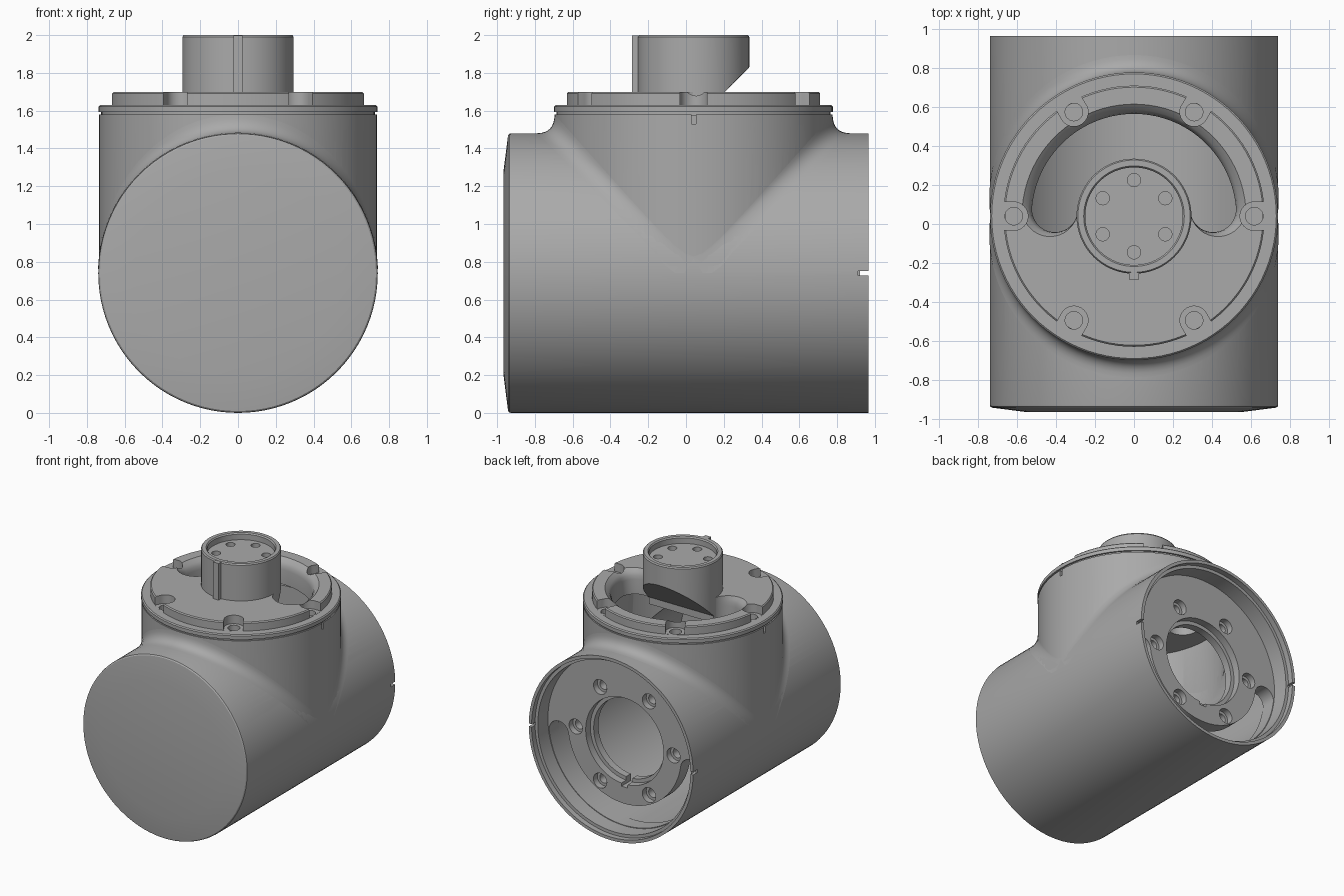
import bpy, bmesh
from math import sin, cos, pi, sqrt, radians
from mathutils import Matrix, Vector

if "Cube" in bpy.data.objects:
    bpy.data.objects.remove(bpy.data.objects["Cube"])

metal = bpy.data.materials.new("plain_grey")
metal.use_nodes = True
GREY = (0.4, 0.4, 0.4, 1)
metal.diffuse_color = GREY
metal.node_tree.nodes["Principled BSDF"].inputs["Base Color"].default_value = GREY

# Local z is the axis of each connector: up on the neck, backwards on the barrel
TOP = Matrix.Translation((0, 0.04, 0))
BACK = Matrix.Translation((0, 0, 0.74)) @ Matrix.Rotation(radians(-90), 4, 'X')
SEG = 96


def ring(r, z, n=SEG, x=0, y=0):
    return [(x + r * cos(2 * pi * i / n), y + r * sin(2 * pi * i / n), z) for i in range(n)]


def loft(name, rings, frame, caps=True):
    """Skin a stack of equal-count closed rings."""
    bm = bmesh.new()
    rows = [[bm.verts.new(frame @ Vector(p)) for p in r] for r in rings]
    n = len(rows[0])
    for a, b in zip(rows, rows[1:]):
        for i in range(n):
            j = (i + 1) % n
            bm.faces.new((a[i], a[j], b[j], b[i]))
    if caps:
        bm.faces.new(rows[0])
        bm.faces.new(rows[-1])
    bmesh.ops.recalc_face_normals(bm, faces=bm.faces)
    mesh = bpy.data.meshes.new(name)
    bm.to_mesh(mesh)
    bm.free()
    mesh.materials.append(metal)
    obj = bpy.data.objects.new(name, mesh)
    bpy.context.collection.objects.link(obj)
    return obj


def lathe(name, profile, frame):
    return loft(name, [ring(r, z) for r, z in profile], frame)


def rod(r, z0, z1, frame, x=0, y=0, n=32):
    return loft("cutter", [ring(r, z0, n, x, y), ring(r, z1, n, x, y)], frame)


def box(name, x0, x1, y0, y1, z0, z1, frame):
    base = [(x0, y0), (x1, y0), (x1, y1), (x0, y1)]
    return loft(name, [[(x, y, z) for x, y in base] for z in (z0, z1)], frame)


def arc_slot(r0, r1, a0, a1, z):
    """Curved slot outline with round ends."""
    mid, rad, pts = (r0 + r1) / 2, (r1 - r0) / 2, []
    for i in range(41):
        a = a0 + (a1 - a0) * i / 40
        pts.append((r1 * cos(a), r1 * sin(a), z))
    for end, start in ((a1, a1), (a0, a0 + pi)):
        for i in range(1, 16):
            t = start + pi * i / 16
            pts.append((mid * cos(end) + rad * cos(t), mid * sin(end) + rad * sin(t), z))
        if end == a1:
            for i in range(41):
                a = a1 + (a0 - a1) * i / 40
                pts.append((r0 * cos(a), r0 * sin(a), z))
    return pts


def cut(obj, *cutters):
    for c in cutters:
        c.hide_render = True
        mod = obj.modifiers.new("cut", 'BOOLEAN')
        mod.operation, mod.solver, mod.object = 'DIFFERENCE', 'EXACT', c
        bpy.context.view_layer.objects.active = obj
        bpy.ops.object.modifier_apply(modifier=mod.name)
        bpy.data.objects.remove(c)


def polar(r, degrees):
    return r * cos(radians(degrees)), r * sin(radians(degrees))


# Barrel: hollow, closed by a chamfered cap at the front, stepped rim at the back
barrel = lathe("barrel", [(0.55, -0.965), (0.73, -0.942), (0.738, -0.935), (0.74, -0.925),
                          (0.74, 0.965), (0.715, 0.965), (0.715, 0.92), (0.69, 0.92),
                          (0.69, -0.9)], BACK)
cut(barrel, rod(0.66, 0.9, 1.8, TOP, n=SEG))

# Neck: upright tube meeting the barrel
neck = lathe("neck", [(0.735, 0.76), (0.735, 1.58)], TOP)
cut(neck, rod(0.66, 0.7, 1.7, TOP, n=SEG), rod(0.69, -0.9, 0.9, BACK, n=SEG))

# Alignment ticks on both sides
for s in (-1, 1):
    xs = sorted((s * 0.71, s * 0.8))
    cut(neck, box("cutter", *xs, -0.012, 0.012, 1.53, 1.6, TOP))
    cut(barrel, box("cutter", *xs, -0.012, 0.012, 0.91, 1.0, BACK))


# Blend between neck and barrel, fading out towards the sides
def barrel_top(x):
    return 0.74 + sqrt(max(0, 0.74 ** 2 - x * x))


rows = []
for k in range(9):
    t, row = k / 8, []
    for i in range(SEG):
        a = 2 * pi * i / SEG
        f = 0.001 + 0.09 * abs(sin(a))
        foot = barrel_top(0.735 * cos(a))
        far = barrel_top((0.735 + f) * cos(a))
        r = 0.736 + f * t * t
        z = (1 - t) ** 2 * (foot + 1.1 * f) + 2 * t * (1 - t) * foot + t * t * far
        row.append((r * cos(a), r * sin(a), z + 0.001))
    rows.append(row)
loft("neck_fillet", rows, TOP, caps=False)

# Cover: flange and raised plate closing the neck
cover = lathe("cover", [(0.66, 1.5), (0.66, 1.575), (0.725, 1.575), (0.725, 1.593),
                        (0.738, 1.593), (0.738, 1.622), (0.73, 1.63), (0.67, 1.63),
                        (0.67, 1.692), (0.662, 1.70)], TOP)
for k in range(6):
    turn = TOP @ Matrix.Rotation(k * pi / 3, 4, 'Z')
    cut(cover, rod(0.073, 1.631, 1.8, turn, x=0.617),
        box("cutter", 0.617, 0.8, -0.072, 0.072, 1.631, 1.8, turn),
        rod(0.045, 1.56, 1.8, turn, x=0.617))
flare = [(0.0, 1.4), (0.0, 1.62), (0.006, 1.65), (0.02, 1.675), (0.045, 1.695), (0.06, 1.71)]
cut(cover, loft("cutter", [arc_slot(0.29, 0.525 + e, radians(5), radians(175), z)
                           for e, z in flare], TOP))
half = [polar(0.31, 4 + 172 * i / 32) for i in range(33)]
cut(cover, loft("cutter", [[(x, y, z) for x, y in half] for z in (1.4, 1.8)], TOP))

# Centre boss: shallow cup with six holes, underside sloped away over the slot
boss = lathe("centre_boss", [(0.295, 1.5), (0.295, 1.99), (0.288, 2.0), (0.258, 2.0),
                             (0.25, 1.99), (0.25, 1.945)], TOP)
for k in range(6):
    x, y = polar(0.185, 30 + 60 * k)
    cut(boss, rod(0.034, 1.88, 2.1, TOP, x, y))
bm = bmesh.new()
bm.from_mesh(boss.data)
res = bmesh.ops.bisect_plane(bm, geom=bm.verts[:] + bm.edges[:] + bm.faces[:],
                             plane_co=(0, 0.335, 1.83), plane_no=(0, 1, -1), clear_outer=True)
edges = [g for g in res["geom_cut"] if isinstance(g, bmesh.types.BMEdge)]
bmesh.ops.contextual_create(bm, geom=edges)
bm.to_mesh(boss.data)
bm.free()
box("boss_key", -0.025, 0.025, -0.325, -0.28, 1.69, 1.998, TOP)

# Back plate: recessed socket with bore, key groove, bolt holes and curved slot
plate = lathe("back_plate", [(0.695, 0.67), (0.695, 0.79)], BACK)
cut(plate, rod(0.35, 0.73, 0.9, BACK, n=SEG), rod(0.32, 0.5, 0.9, BACK, n=SEG),
    box("cutter", -0.028, 0.028, 0.2, 0.375, 0.5, 0.9, BACK),
    loft("cutter", [arc_slot(0.51, 0.685, radians(8), radians(172), z)
                    for z in (0.5, 0.9)], BACK))
for k in range(6):
    x, y = polar(0.44, 60 * k)
    cut(plate, rod(0.06, 0.74, 0.9, BACK, x, y), rod(0.038, 0.5, 0.9, BACK, x, y))

# Smooth curved faces, crisp edges
bpy.ops.object.select_all(action='DESELECT')
for obj in bpy.context.collection.objects:
    if obj.type == 'MESH' and obj.data.materials and obj.data.materials[0] == metal:
        obj.select_set(True)
        bpy.context.view_layer.objects.active = obj
bpy.ops.object.shade_smooth_by_angle(angle=radians(30))
